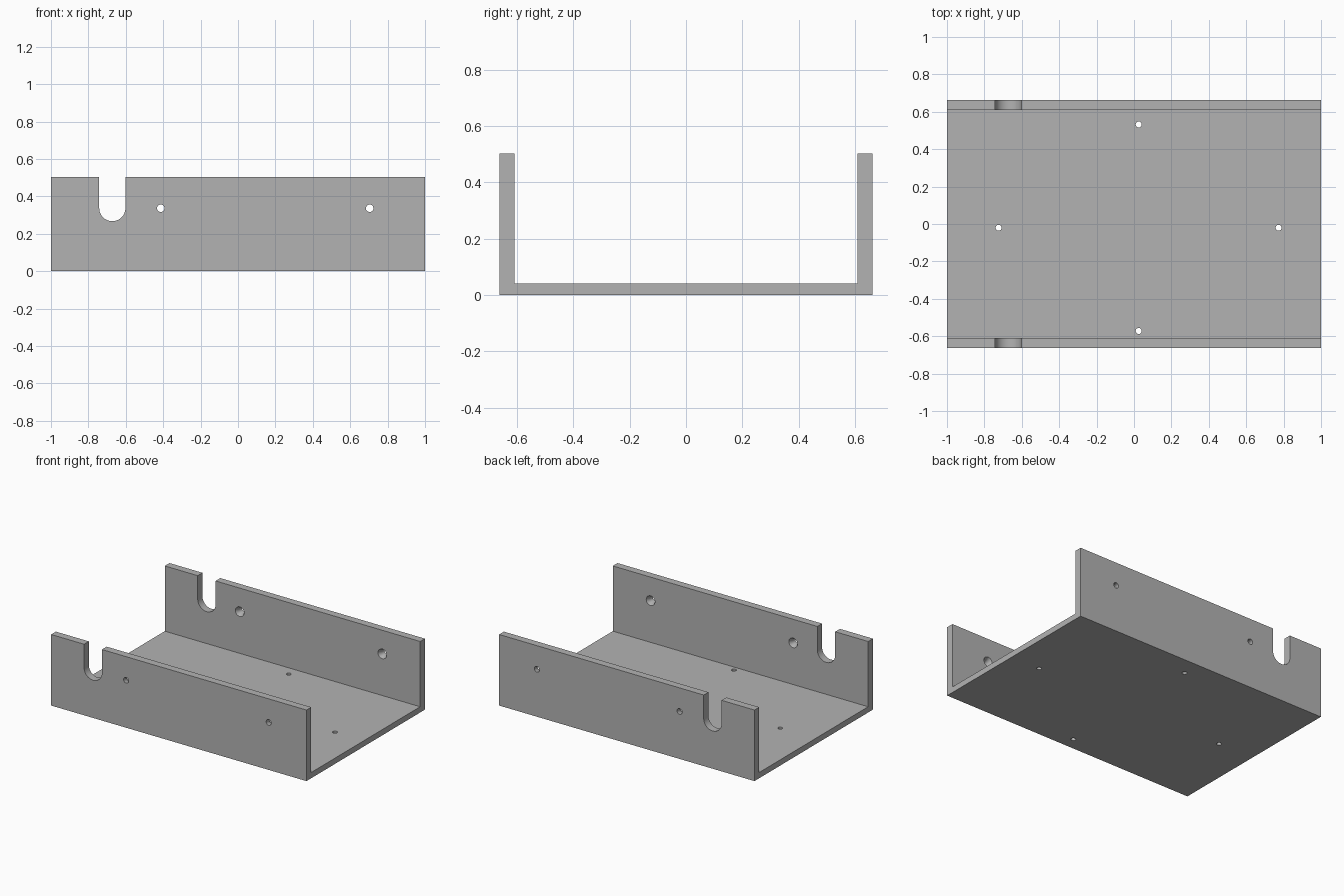
import bpy, bmesh, math
from mathutils import Matrix

cube = bpy.data.objects.get("Cube")
if cube:
    bpy.data.objects.remove(cube, do_unlink=True)

HALF_W, HEIGHT = 0.662, 0.503
INNER, FLOOR = 0.609, 0.041

gray = bpy.data.materials.new("plain gray")
gray.use_nodes = True
color = (0.45, 0.45, 0.45, 1)
gray.diffuse_color = color
gray.node_tree.nodes["Principled BSDF"].inputs["Base Color"].default_value = color


def make(name, bm):
    bmesh.ops.recalc_face_normals(bm, faces=bm.faces)
    mesh = bpy.data.meshes.new(name)
    bm.to_mesh(mesh)
    bm.free()
    mesh.materials.append(gray)
    obj = bpy.data.objects.new(name, mesh)
    bpy.context.collection.objects.link(obj)
    return obj


def extrude(name, points, shift):
    """Solid from a closed profile pushed along a vector."""
    bm = bmesh.new()
    face = bm.faces.new([bm.verts.new(p) for p in points])
    new = bmesh.ops.extrude_face_region(bm, geom=[face])["geom"]
    verts = [v for v in new if isinstance(v, bmesh.types.BMVert)]
    bmesh.ops.translate(bm, verts=verts, vec=shift)
    return make(name, bm)


def lathe(name, stations, location, rotation=Matrix(), sides=32):
    """Round cutter from (distance, radius) stations along its axis."""
    bm = bmesh.new()
    rings = []
    for d, r in stations:
        angles = [math.tau * i / sides for i in range(sides)]
        rings.append([bm.verts.new((r * math.cos(a), r * math.sin(a), d)) for a in angles])
    for a, b in zip(rings, rings[1:]):
        for i in range(sides):
            j = (i + 1) % sides
            bm.faces.new((a[i], a[j], b[j], b[i]))
    bm.faces.new(rings[0])
    bm.faces.new(rings[-1])
    bmesh.ops.transform(bm, matrix=Matrix.Translation(location) @ rotation, verts=bm.verts)
    return make(name, bm)


# U-shaped channel
section = [(-HALF_W, 0), (HALF_W, 0), (HALF_W, HEIGHT), (INNER, HEIGHT),
           (INNER, FLOOR), (-INNER, FLOOR), (-INNER, HEIGHT), (-HALF_W, HEIGHT)]
channel = extrude("channel_bracket", [(-1, y, z) for y, z in section], (2, 0, 0))

# Round-bottomed slot through both walls
SLOT_X, SLOT_Z, SLOT_R = -0.672, 0.337, 0.07
arc = [math.pi + math.pi * i / 32 for i in range(33)]
slot = [(SLOT_X + SLOT_R * math.cos(a), -1, SLOT_Z + SLOT_R * math.sin(a)) for a in arc]
slot += [(SLOT_X + SLOT_R, -1, 1), (SLOT_X - SLOT_R, -1, 1)]
cutters = [extrude("slot_cutter", slot, (0, 2, 0))]

# Wall screw holes, countersunk on the inside
half = [(INNER, 0.034), (INNER + 0.027, 0.02), (1, 0.02)]
stations = [(-d, r) for d, r in reversed(half)] + half
for x in (-0.413, 0.704):
    cutters.append(lathe("wall_hole_cutter", stations, (x, 0, 0.336),
                         Matrix.Rotation(math.pi / 2, 4, "X")))

# Floor holes
for x, y in ((0.025, 0.532), (0.025, -0.572), (-0.724, -0.02), (0.773, -0.02)):
    cutters.append(lathe("floor_hole_cutter", [(-1, 0.016), (1, 0.016)], (x, y, 0)))

bpy.ops.object.select_all(action="DESELECT")
channel.select_set(True)
bpy.context.view_layer.objects.active = channel
for cutter in cutters:
    mod = channel.modifiers.new("cut", "BOOLEAN")
    mod.operation = "DIFFERENCE"
    mod.solver = "EXACT"
    mod.object = cutter
    bpy.ops.object.modifier_apply(modifier=mod.name)
    bpy.data.objects.remove(cutter, do_unlink=True)

bpy.ops.object.shade_smooth_by_angle(angle=math.radians(30))
